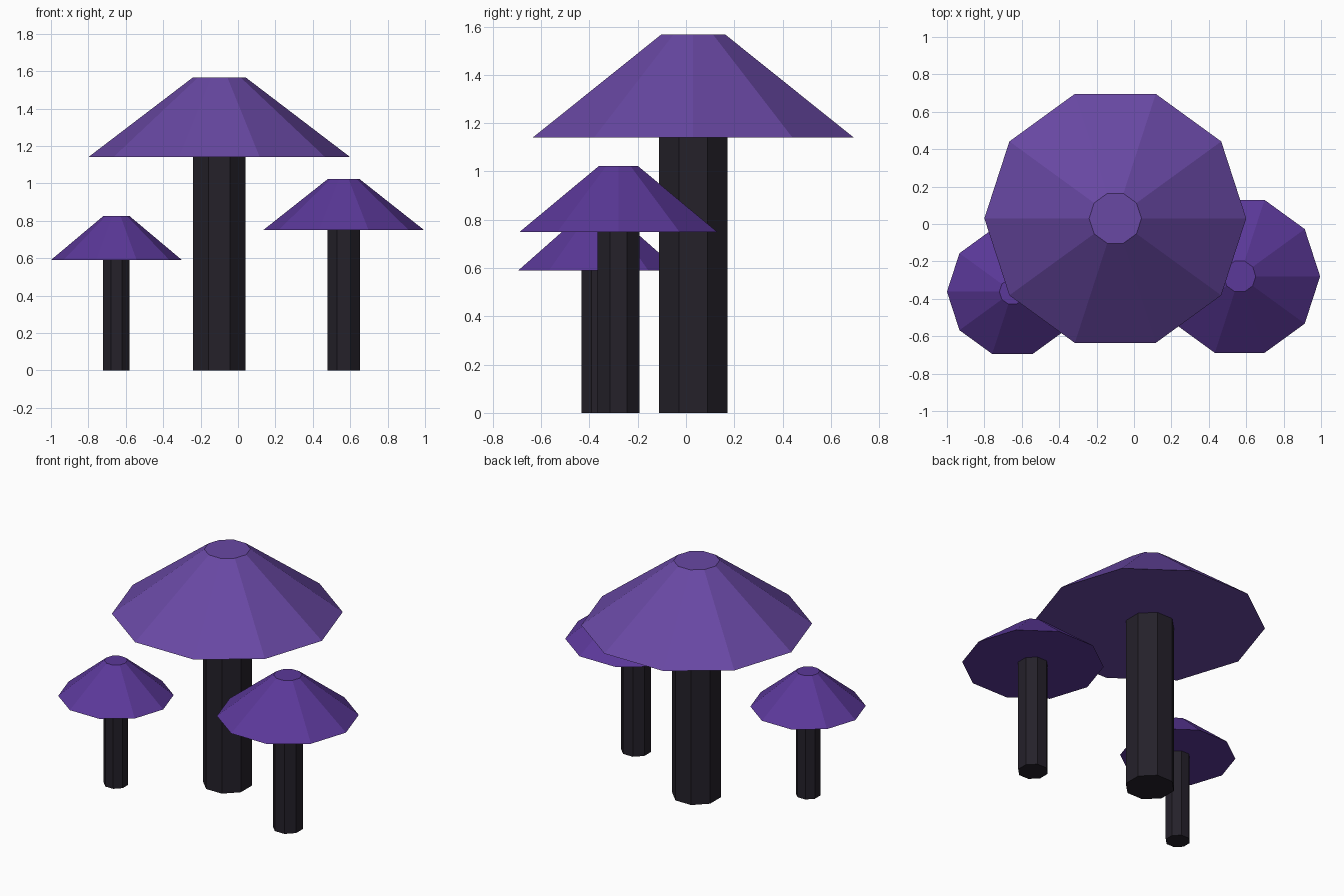
import bpy
import bmesh
from math import cos, sin, pi

if "Cube" in bpy.data.objects:
    bpy.data.objects.remove(bpy.data.objects["Cube"])


def material(name, color):
    mat = bpy.data.materials.new(name)
    mat.diffuse_color = (*color, 1)
    mat.use_nodes = True
    mat.node_tree.nodes["Principled BSDF"].inputs["Base Color"].default_value = mat.diffuse_color
    return mat


def frustum(name, sides, phase, center, r_low, r_top, z_low, z_top, mat):
    """Closed flat-faced frustum; phase is the angle of the first corner."""
    bm = bmesh.new()
    rings = []
    for r, z in ((r_low, z_low), (r_top, z_top)):
        angles = [phase + 2 * pi * i / sides for i in range(sides)]
        rings.append([bm.verts.new((r * cos(a), r * sin(a), z)) for a in angles])
    low, top = rings
    for i in range(sides):
        j = (i + 1) % sides
        bm.faces.new((low[i], low[j], top[j], top[i]))
    bm.faces.new(low[::-1])
    bm.faces.new(top)
    mesh = bpy.data.meshes.new(name)
    bm.to_mesh(mesh)
    bm.free()
    mesh.materials.append(mat)
    obj = bpy.data.objects.new(name, mesh)
    obj.location = (*center, 0)
    bpy.context.collection.objects.link(obj)


stem_mat = material("dark_stem", (0.018, 0.015, 0.023))
light_cap = material("light_purple", (0.14, 0.065, 0.37))
deep_cap = material("deep_purple", (0.105, 0.04, 0.32))

# name, centre, cap radius, cap underside height, cap top height, cap colour
mushrooms = [
    ("large", (-0.10, 0.03), 0.70, 1.14, 1.567, light_cap),
    ("medium", (0.565, -0.28), 0.43, 0.75, 1.022, deep_cap),
    ("small", (-0.65, -0.362), 0.35, 0.59, 0.825, deep_cap),
]

for name, center, radius, z_cap, z_top, cap_mat in mushrooms:
    # Eight-sided stem with flats facing the axes
    r_stem = radius * 0.218
    frustum(name + "_stem", 8, pi / 8, center, r_stem, r_stem, 0, z_cap, stem_mat)
    # Ten-sided sloping cap with a small flat top
    frustum(name + "_cap", 10, 0, center, radius, radius * 0.2, z_cap, z_top, cap_mat)
